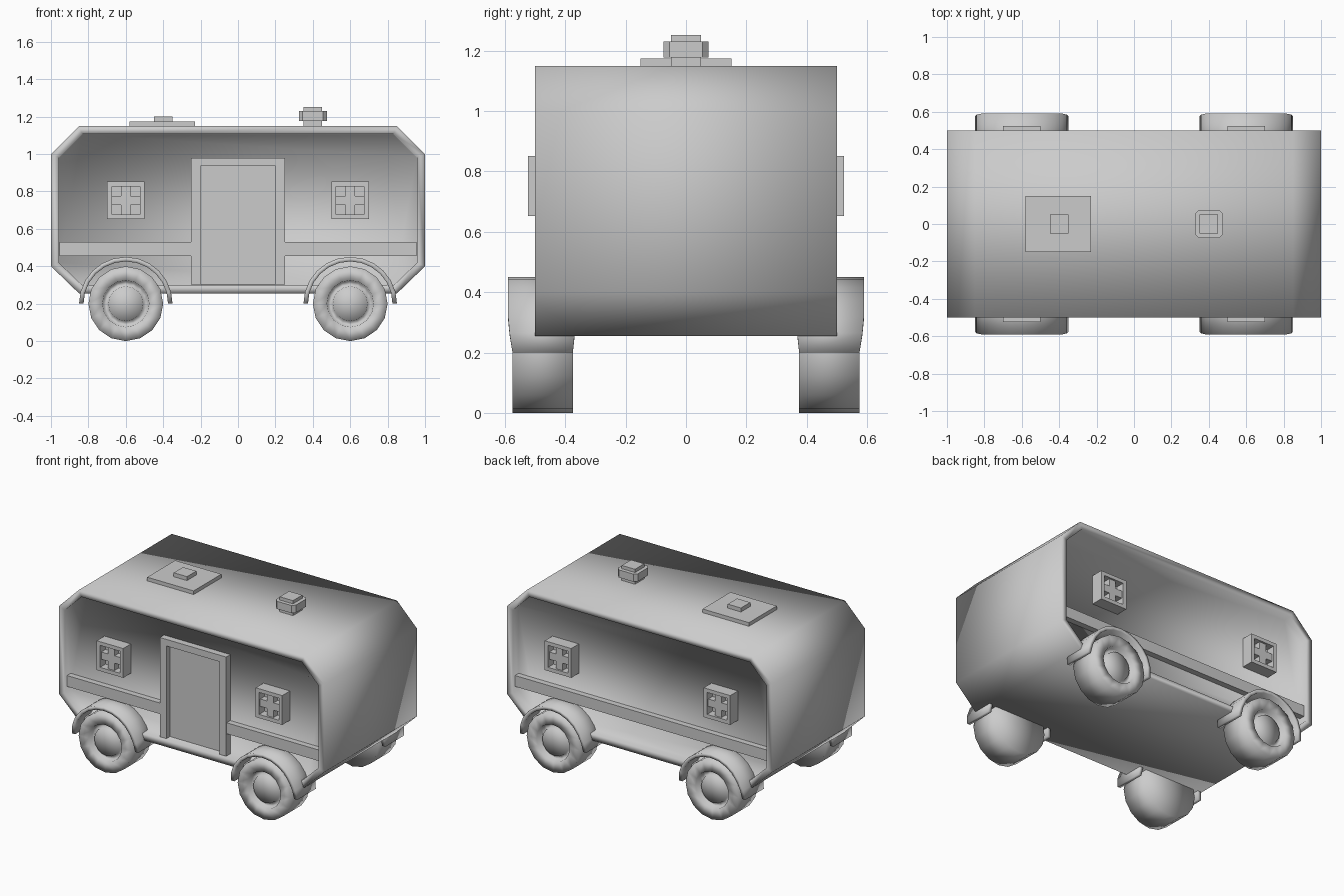
import bpy, bmesh, math

if "Cube" in bpy.data.objects:
    bpy.data.objects.remove(bpy.data.objects["Cube"])

paint = bpy.data.materials.new("plain_grey")
paint.diffuse_color = (0.6, 0.6, 0.6, 1)
paint.use_nodes = True
paint.node_tree.nodes["Principled BSDF"].inputs["Base Color"].default_value = paint.diffuse_color
WALL = 0.44  # depth of the recessed side walls


def finish(name, bm, smooth=True):
    bmesh.ops.recalc_face_normals(bm, faces=bm.faces)
    for f in bm.faces:
        f.smooth = smooth
    me = bpy.data.meshes.new(name)
    bm.to_mesh(me)
    bm.free()
    me.materials.append(paint)
    ob = bpy.data.objects.new(name, me)
    bpy.context.collection.objects.link(ob)
    return ob


def add_box(bm, x, y, z):
    """Box from three (low, high) ranges."""
    vs = bmesh.ops.create_cube(bm, size=1)["verts"]
    for v in vs:
        v.co = [r[0] + (c + 0.5) * (r[1] - r[0]) for c, r in zip(v.co, (x, y, z))]
    return vs


def boxes(name, items):
    bm = bmesh.new()
    for x, y, z in items:
        add_box(bm, sorted(x), sorted(y), sorted(z))
    return finish(name, bm, False)


# Body shell: clipped-corner profile with both sides inset
outline = [(-0.85, 0.255), (0.85, 0.255), (1, 0.4), (1, 1.0),
           (0.85, 1.15), (-0.85, 1.15), (-1, 1.0), (-1, 0.4)]
bm = bmesh.new()
rings = [[bm.verts.new((x, y, z)) for x, z in outline] for y in (-0.5, 0.5)]
for i in range(8):
    j = (i + 1) % 8
    bm.faces.new((rings[0][i], rings[0][j], rings[1][j], rings[1][i]))
ends = [bm.faces.new(r) for r in rings]
bmesh.ops.recalc_face_normals(bm, faces=bm.faces)
bmesh.ops.inset_individual(bm, faces=ends, thickness=0.047)
bmesh.ops.inset_individual(bm, faces=ends, thickness=0.001, depth=WALL - 0.5)
finish("body_shell", bm)

# Belt rails (the front one is broken by the door)
boxes("front_belt_rail", [((a, b), (-0.48, -WALL + 0.01), (0.455, 0.53))
                          for a, b in ((-0.955, -0.25), (0.25, 0.955))])
boxes("back_belt_rail", [((-0.955, 0.955), (WALL - 0.01, 0.48), (0.455, 0.53))])

# Door
boxes("door_frame", [((-0.25, -0.2), (-0.485, -0.43), (0.303, 0.98)),
                     ((0.2, 0.25), (-0.485, -0.43), (0.303, 0.98)),
                     ((-0.2, 0.2), (-0.485, -0.43), (0.935, 0.98))])
boxes("door_panel", [((-0.2, 0.2), (-0.447, -0.43), (0.303, 0.935))])

# Windows: border, cross bars and recessed pane
for s, side in ((-1, "front"), (1, "back")):
    for cx, end in ((-0.6, "left"), (0.6, "right")):
        f, b, cz = s * 0.523, s * 0.43, 0.752
        bars = s * 0.51
        boxes(f"{side}_{end}_window", [
            ((cx - 0.1, cx - 0.075), (f, b), (cz - 0.1, cz + 0.1)),
            ((cx + 0.075, cx + 0.1), (f, b), (cz - 0.1, cz + 0.1)),
            ((cx - 0.075, cx + 0.075), (f, b), (cz + 0.075, cz + 0.1)),
            ((cx - 0.075, cx + 0.075), (f, b), (cz - 0.1, cz - 0.075)),
            ((cx - 0.025, cx + 0.025), (bars, b), (cz - 0.075, cz + 0.075)),
            ((cx - 0.075, cx + 0.075), (bars, b), (cz - 0.025, cz + 0.025)),
            ((cx - 0.075, cx + 0.075), (s * 0.465, b), (cz - 0.075, cz + 0.075))])


def wheel(name, cx, s):
    """Lathe the tyre, rim groove and hub around the axle."""
    profile = [(0, 0.375), (0.2, 0.375), (0.2, 0.575), (0.125, 0.575),
               (0.12, 0.54), (0.097, 0.54), (0.093, 0.56), (0, 0.56)]
    bm = bmesh.new()
    vs = [bm.verts.new((cx + r, s * y, 0.2)) for r, y in profile]
    es = [bm.edges.new(p) for p in zip(vs, vs[1:])]
    bmesh.ops.spin(bm, geom=vs + es, cent=(cx, 0, 0.2), axis=(0, 1, 0),
                   angle=math.tau, steps=16)
    bmesh.ops.remove_doubles(bm, verts=bm.verts, dist=0.0005)
    finish(name, bm)


def fender(name, cx, s):
    """Half-ring mudguard, narrowing slightly at both tips."""
    bm = bmesh.new()
    n, loops = 12, []
    for i in range(n + 1):
        a = math.pi * i / n
        w = min(1, math.sin(a) / 0.4)
        y0, y1 = s * (0.375 - 0.01 * w), s * (0.575 + 0.015 * w)
        loops.append([bm.verts.new((cx + r * math.cos(a), y, 0.2 + r * math.sin(a)))
                      for r, y in ((0.226, y0), (0.25, y0), (0.25, y1), (0.226, y1))])
    for p, q in zip(loops, loops[1:]):
        for k in range(4):
            m = (k + 1) % 4
            bm.faces.new((p[k], p[m], q[m], q[k]))
    bm.faces.new(loops[0])
    bm.faces.new(loops[-1])
    finish(name, bm)


# Wheels and fenders
for s, side in ((-1, "front"), (1, "back")):
    for cx, end in ((-0.6, "left"), (0.6, "right")):
        wheel(f"{side}_{end}_wheel", cx, s)
        fender(f"{side}_{end}_fender", cx, s)

# Roof hatch with handle block
boxes("roof_hatch", [((-0.58, -0.23), (-0.15, 0.15), (1.14, 1.175)),
                     ((-0.45, -0.35), (-0.05, 0.05), (1.17, 1.202))])

# Roof vent: stem, clipped-corner cap and top block
boxes("vent_stem", [((0.35, 0.45), (-0.05, 0.05), (1.14, 1.252))])
bm = bmesh.new()
add_box(bm, (0.325, 0.475), (-0.075, 0.075), (1.178, 1.23))
upright = [e for e in bm.edges if abs(e.verts[0].co.z - e.verts[1].co.z) > 0.01]
bmesh.ops.bevel(bm, geom=upright, offset=0.02, segments=1, affect='EDGES')
finish("vent_cap", bm, False)
